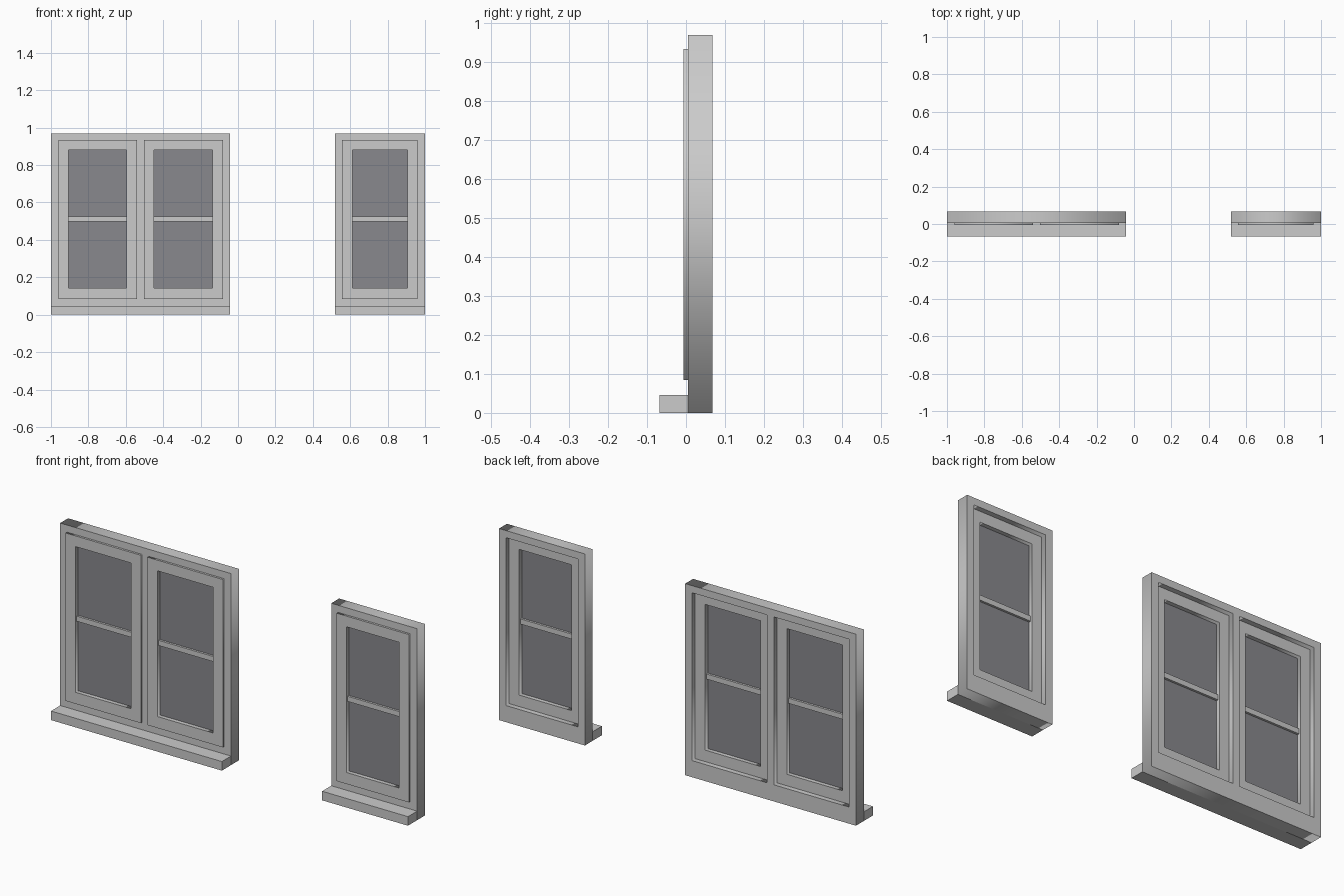
import bpy
from math import pi

if "Cube" in bpy.data.objects:
    bpy.data.objects.remove(bpy.data.objects["Cube"])

glass_mat = bpy.data.materials.new("dark_glass")
glass_mat.diffuse_color = (0.25, 0.25, 0.27, 1)
glass_mat.use_nodes = True
glass_mat.node_tree.nodes["Principled BSDF"].inputs["Base Color"].default_value = glass_mat.diffuse_color


def box(name, x0, x1, y0, y1, z0, z1):
    bpy.ops.mesh.primitive_cube_add(
        size=1, location=((x0 + x1) / 2, (y0 + y1) / 2, (z0 + z1) / 2))
    o = bpy.context.object
    o.name = name
    o.scale = (x1 - x0, y1 - y0, z1 - z0)
    bpy.ops.object.transform_apply(location=False, rotation=False, scale=True)
    return o


def panel(name, rects, y0, y1):
    """Extruded xz profile: first rectangle is the outline, the rest are holes."""
    cu = bpy.data.curves.new(name, 'CURVE')
    cu.dimensions = '2D'
    cu.fill_mode = 'BOTH'
    cu.extrude = (y1 - y0) / 2
    for x0, x1, z0, z1 in rects:
        sp = cu.splines.new('POLY')
        sp.points.add(3)
        for p, (x, z) in zip(sp.points, [(x0, z0), (x1, z0), (x1, z1), (x0, z1)]):
            p.co = (x, z, 0, 1)
        sp.use_cyclic_u = True
    o = bpy.data.objects.new(name, cu)
    bpy.context.collection.objects.link(o)
    o.location.y = (y0 + y1) / 2
    o.rotation_euler.x = pi / 2
    bpy.ops.object.select_all(action='DESELECT')
    bpy.context.view_layer.objects.active = o
    o.select_set(True)
    bpy.ops.object.convert(target='MESH')
    return bpy.context.object


def window(name, x0, x1, sashes):
    # outer frame and projecting sill
    holes = [(a, b, 0.084, 0.934) for a, b in sashes]
    panel(name + "_frame", [(x0, x1, 0, 0.97)] + holes, 0.005, 0.068)
    box(name + "_sill", x0, x1, -0.068, 0.005, 0, 0.046)
    for i, (a, b) in enumerate(sashes, 1):
        # sash, glazing bar and pane
        g0, g1 = a + 0.054, b - 0.056
        panel(f"{name}_sash_{i}", [(a, b, 0.084, 0.934), (g0, g1, 0.142, 0.88)],
              -0.006, 0.042)
        box(f"{name}_glazing_bar_{i}", g0, g1, 0.004, 0.032, 0.498, 0.524)
        pane = box(f"{name}_glass_{i}", g0, g1, 0.015, 0.021, 0.142, 0.88)
        pane.data.materials.append(glass_mat)


window("double_window", -1.0, -0.043, [(-0.961, -0.54), (-0.502, -0.081)])
window("single_window", 0.519, 1.0, [(0.557, 0.961)])
